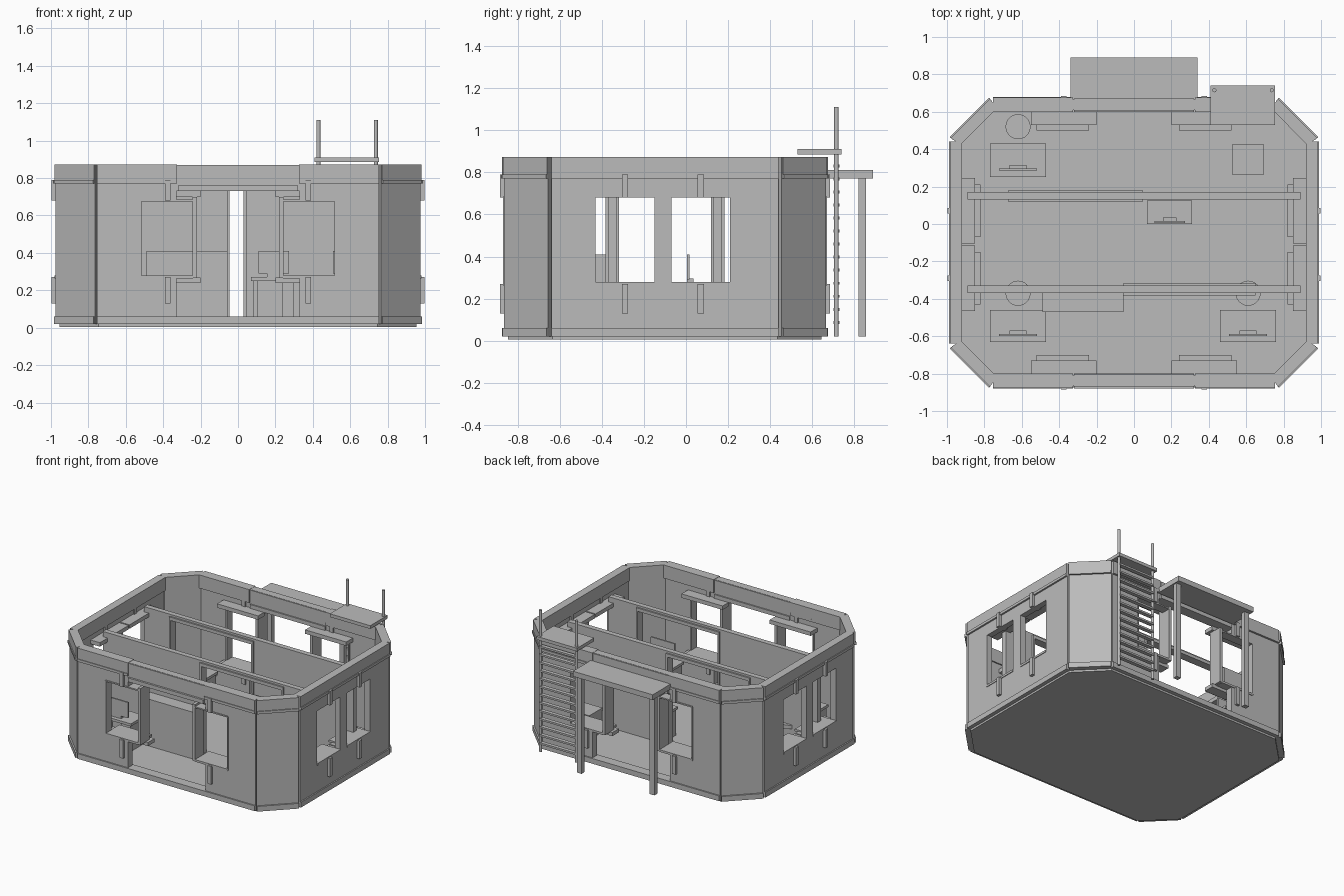
import bpy, bmesh
from math import radians

if "Cube" in bpy.data.objects:
    bpy.data.objects.remove(bpy.data.objects["Cube"], do_unlink=True)

grey = bpy.data.materials.new("plain grey")
grey.use_nodes = True
grey.diffuse_color = (0.5, 0.5, 0.5, 1)
grey.node_tree.nodes["Principled BSDF"].inputs["Base Color"].default_value = (0.5, 0.5, 0.5, 1)
YC = -0.10  # middle of the building in y


def prism(name, pts, z0, z1):
    """Extrude a flat outline from z0 to z1."""
    bm = bmesh.new()
    face = bm.faces.new([bm.verts.new((x, y, z0)) for x, y in pts])
    top = bmesh.ops.extrude_face_region(bm, geom=[face])["geom"]
    bmesh.ops.translate(bm, vec=(0, 0, z1 - z0),
                        verts=[g for g in top if isinstance(g, bmesh.types.BMVert)])
    bmesh.ops.recalc_face_normals(bm, faces=bm.faces)
    me = bpy.data.meshes.new(name)
    bm.to_mesh(me)
    bm.free()
    me.materials.append(grey)
    ob = bpy.data.objects.new(name, me)
    bpy.context.collection.objects.link(ob)
    return ob


def box(name, x0, x1, y0, y1, z0, z1):
    return prism(name, [(x0, y0), (x1, y0), (x1, y1), (x0, y1)], z0, z1)


def cyl(name, x, y, r, z0, z1, n=24):
    bpy.ops.mesh.primitive_cylinder_add(vertices=n, radius=r, depth=z1 - z0,
                                        location=(x, y, (z0 + z1) / 2))
    ob = bpy.context.object
    ob.name = name
    ob.data.materials.append(grey)
    bpy.ops.object.shade_smooth_by_angle(angle=radians(40))


def long_box(name, s, u0, u1, d0, d1, z0, z1):
    """Box in a front (s=-1) or back (s=1) wall; d is the distance from the middle."""
    a, b = sorted((YC + s * d0, YC + s * d1))
    box(name, min(u0, u1), max(u0, u1), a, b, z0, z1)


def side_box(name, s, v0, v1, d0, d1, z0, z1):
    """Box in a left or right wall."""
    a, b = sorted((s * d0, s * d1))
    box(name, a, b, v0, v1, z0, z1)


# Floor
def octagon(a, b, c):
    return [(a, b + c + YC), (a - c, b + YC + 2 * c)]


def ring(hx, hy, c):
    quarter = [(hx, hy - c), (hx - c, hy)]
    pts = quarter + [(-x, y) for x, y in reversed(quarter)]
    pts += [(-x, -y) for x, y in pts]
    return [(x, y + YC) for x, y in pts]


prism("floor_base", ring(0.955, 0.745, 0.21), 0.005, 0.025)
prism("floor", ring(0.95, 0.74, 0.21), 0.025, 0.05)

# Front and back walls with a doorway and two windows
for s, side in ((-1, "front"), (1, "back")):
    for m in (-1, 1):
        long_box(side + "_wall_end", s, m * 0.52, m * 0.755, 0.71, 0.765, 0.02, 0.87)
        long_box(side + "_wall_below_window", s, m * 0.33, m * 0.52, 0.71, 0.765, 0.02, 0.27)
        long_box(side + "_wall_above_window", s, m * 0.33, m * 0.52, 0.71, 0.765, 0.68, 0.87)
        long_box(side + "_top_rail", s, m * 0.325, m * 0.755, 0.70, 0.775, 0.79, 0.872)
        long_box(side + "_trim", s, m * 0.325, m * 0.755, 0.70, 0.78, 0.77, 0.79)
        long_box(side + "_window_jamb", s, m * 0.22, m * 0.243, 0.66, 0.77, 0.265, 0.70)
        long_box(side + "_window_jamb", s, m * 0.515, m * 0.525, 0.70, 0.77, 0.27, 0.68)
        for z0, z1 in ((0.24, 0.268), (0.70, 0.73)):
            long_box(side + "_window_shelf", s, m * 0.20, m * 0.55, 0.63, 0.71, z0, z1)
        long_box(side + "_window_sill", s, m * 0.24, m * 0.52, 0.60, 0.77, 0.262, 0.278)
        long_box(side + "_window_head", s, m * 0.24, m * 0.52, 0.70, 0.77, 0.675, 0.685)
        for z0, z1 in ((0.13, 0.27), (0.68, 0.79)):
            long_box(side + "_window_rod", s, m * 0.36, m * 0.39, 0.70, 0.785, z0, z1)
    long_box(side + "_lintel", s, -0.33, 0.33, 0.71, 0.765, 0.73, 0.87)
    long_box(side + "_lintel_trim", s, -0.32, 0.32, 0.70, 0.78, 0.73, 0.76)
    long_box(side + "_centre_rail", s, -0.32, 0.32, 0.705, 0.772, 0.79, 0.868)
    long_box(side + "_bottom_rail", s, -0.755, 0.755, 0.70, 0.775, 0.02, 0.06)

# Left and right walls with two windows each
for s, side in ((-1, "right"), (1, "left")):
    for v0, v1 in ((-0.64, -0.43), (-0.15, -0.07), (0.21, 0.44)):
        side_box(side + "_wall_pier", s, v0, v1, 0.93, 0.975, 0.02, 0.87)
    for v0 in (-0.43, -0.07):
        v1, vm = v0 + 0.28, v0 + 0.14
        side_box(side + "_wall_below_window", s, v0, v1, 0.93, 0.975, 0.02, 0.27)
        side_box(side + "_wall_above_window", s, v0, v1, 0.93, 0.975, 0.68, 0.87)
        for z0, z1 in ((0.24, 0.268), (0.70, 0.73)):
            side_box(side + "_window_shelf", s, v0 - 0.035, v1 + 0.035, 0.85, 0.93, z0, z1)
        side_box(side + "_window_sill", s, v0, v1, 0.82, 0.98, 0.262, 0.278)
        for z0, z1 in ((0.13, 0.27), (0.68, 0.79)):
            side_box(side + "_window_rod", s, vm - 0.015, vm + 0.015, 0.92, 0.997, z0, z1)
    side_box(side + "_top_rail", s, -0.64, 0.44, 0.92, 0.982, 0.79, 0.872)
    side_box(side + "_trim", s, -0.64, 0.44, 0.92, 0.988, 0.77, 0.79)
    side_box(side + "_bottom_rail", s, -0.64, 0.44, 0.92, 0.985, 0.02, 0.06)


# Slanted corner walls
def corner(name, sx, sy, out, z0, z1):
    pts = [(0.765 + out, 0.765 + out), (0.975 + out, 0.555 + out),
           (0.925, 0.525), (0.735, 0.715)]
    prism(name, [(sx * x, YC + sy * y) for x, y in pts], z0, z1)


for sx in (-1, 1):
    for sy in (-1, 1):
        corner("corner_wall", sx, sy, 0, 0.02, 0.87)
        corner("corner_top_rail", sx, sy, 0.005, 0.79, 0.872)
        corner("corner_trim", sx, sy, 0.01, 0.77, 0.79)
        corner("corner_bottom_rail", sx, sy, 0.008, 0.02, 0.06)

# Inner walls, each with a framed doorway
for y, d0, d1 in ((-0.35, -0.06, 0.65), (0.15, -0.67, 0.045)):
    box("inner_wall", -0.89, d0 + 0.01, y - 0.02, y + 0.02, 0.05, 0.77)
    box("inner_wall", d1 - 0.01, 0.89, y - 0.02, y + 0.02, 0.05, 0.77)
    box("inner_wall_head", d0, d1, y - 0.02, y + 0.02, 0.73, 0.77)
    box("door_frame_head", d0, d1, y - 0.032, y + 0.032, 0.73, 0.755)
    for x in (d0, d1 - 0.015):
        box("door_frame_post", x, x + 0.015, y - 0.032, y + 0.032, 0.05, 0.74)


# Furniture
def desk(x0, x1, y0, y1, ym):
    w = x1 - x0
    box("desk_top", x0, x1, y0, y1, 0.25, 0.27)
    box("desk_leg", x0 + 0.01, x0 + 0.035, y0 + 0.01, y1 - 0.01, 0.05, 0.25)
    box("desk_drawers", x1 - w * 0.3, x1 - 0.01, y0 + 0.01, y1 - 0.01, 0.05, 0.25)
    box("screen", x0 + w * 0.16, x1 - w * 0.16, ym, ym + 0.012, 0.29, 0.41)
    box("screen_foot", x0 + w * 0.35, x1 - w * 0.35, ym, ym + 0.03, 0.27, 0.295)


desk(-0.77, -0.47, 0.25, 0.43, 0.285)
desk(-0.77, -0.47, -0.63, -0.46, -0.60)
desk(0.46, 0.76, -0.63, -0.46, -0.60)
desk(0.07, 0.31, 0.0, 0.125, 0.005)
box("cabinet", -0.49, -0.055, -0.47, -0.37, 0.05, 0.41)
for x, y in ((-0.62, 0.52), (-0.62, -0.37), (0.61, -0.37)):
    cyl("stool_seat", x, y, 0.067, 0.17, 0.20)
    cyl("stool_leg", x, y, 0.015, 0.05, 0.17, 12)
box("crate", 0.53, 0.69, 0.27, 0.42, 0.05, 0.22)
box("crate_lid", 0.525, 0.695, 0.265, 0.425, 0.22, 0.24)

# Porch roof on posts
box("porch_roof", -0.34, 0.34, 0.66, 0.89, 0.77, 0.81)
for x in (-0.31, 0.31):
    box("porch_post", x - 0.02, x + 0.02, 0.82, 0.855, 0.02, 0.77)

# Ladder and lookout platform
box("platform", 0.41, 0.755, 0.53, 0.74, 0.885, 0.91)
for x in (0.43, 0.737):
    cyl("ladder_rail", x, 0.715, 0.011, 0.02, 1.11, 12)
for i in range(13):
    z = 0.08 + i * 0.062
    box("ladder_rung", 0.43, 0.737, 0.70, 0.73, z, z + 0.014)
